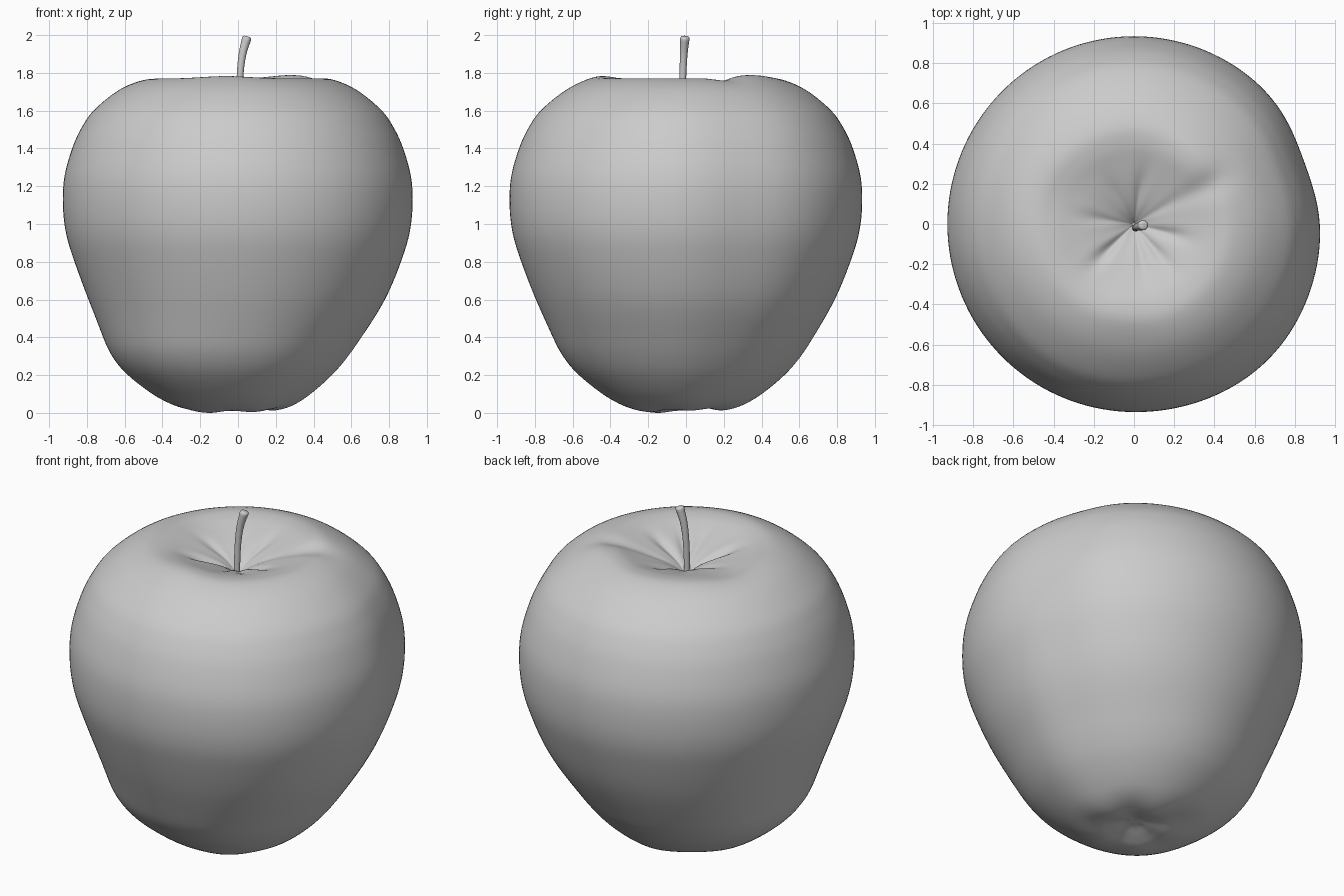
import bpy, bmesh
from math import sin, cos, pi, tau, radians, exp
from mathutils import Vector

cube = bpy.data.objects.get("Cube")
if cube:
    bpy.data.objects.remove(cube, do_unlink=True)

grey = bpy.data.materials.new("plain grey")
grey.use_nodes = True
colour = (0.6, 0.6, 0.6, 1)
grey.diffuse_color = colour
grey.node_tree.nodes["Principled BSDF"].inputs["Base Color"].default_value = colour


def spline(points, steps):
    """Catmull-Rom curve through the points."""
    pts = [Vector(p) for p in points]
    pts = [2 * pts[0] - pts[1]] + pts + [2 * pts[-1] - pts[-2]]
    out = []
    for a, b, c, d in zip(pts, pts[1:], pts[2:], pts[3:]):
        for i in range(steps):
            t = i / steps
            out.append(0.5 * (2 * b + (c - a) * t + (2 * a - 5 * b + 4 * c - d) * t * t
                              + (3 * b - a - 3 * c + d) * t ** 3))
    return out + [pts[-2]]


def loft(name, start, rings, end):
    """Skin closed rings between two pole points."""
    bm = bmesh.new()
    loops = [[bm.verts.new(p) for p in ring] for ring in rings]
    first, last = bm.verts.new(start), bm.verts.new(end)
    n = len(loops[0])
    for j in range(n):
        k = (j + 1) % n
        bm.faces.new((first, loops[0][k], loops[0][j]))
        bm.faces.new((last, loops[-1][j], loops[-1][k]))
        for lo, hi in zip(loops, loops[1:]):
            bm.faces.new((lo[j], lo[k], hi[k], hi[j]))
    bmesh.ops.recalc_face_normals(bm, faces=bm.faces)
    for f in bm.faces:
        f.smooth = True
    mesh = bpy.data.meshes.new(name)
    bm.to_mesh(mesh)
    bm.free()
    mesh.materials.append(grey)
    obj = bpy.data.objects.new(name, mesh)
    bpy.context.collection.objects.link(obj)
    return obj


def bump(x, centre, width):
    return exp(-((x - centre) / width) ** 2)


def around(a, degrees, width):
    """Bump centred on a compass angle."""
    d = (a - radians(degrees) + pi) % tau - pi
    return bump(d, 0, width)


# Half outline from the bottom basin, over the belly, into the stem cavity
outline = [(0, .05), (.05, .046), (.12, .026), (.2, .013), (.3, .035), (.41, .095),
           (.54, .2), (.625, .3), (.695, .42), (.79, .61), (.865, .8), (.91, .95), (.927, 1.1),
           (.919, 1.25), (.878, 1.4), (.828, 1.51), (.76, 1.605), (.63, 1.71), (.5, 1.765),
           (.4, 1.765), (.3, 1.738), (.2, 1.702), (.1, 1.662), (.04, 1.625), (0, 1.585)]
creases = [(225, 1.3), (172, .6), (120, .4), (80, .8), (30, .4), (-15, .9), (-50, .8), (-78, .5)]


def skin(r, z, a):
    """Fruit surface point with lobes, lean and cavity wrinkles."""
    lobe = cos(5 * (a - radians(225)))
    low = bump(z, .25, .25)
    lean = low * min(1, r / .4)
    swelling = .025 * around(a, -45, .5) * bump(z, .85, .6) - .032 * around(a, 20, .28)
    radius = r * (1 + .006 * lobe * low + swelling * min(1, r))
    x = radius * cos(a) - .045 * lean
    y = radius * sin(a) * 1.006 - .025 * lean
    if z > 1.4:
        # Radial creases and a softly uneven rim
        fold = sum(s * around(a, d, .15) for d, s in creases)
        z += (.35 - fold) * .02 * bump(r, .18, .11)
        swell = .02 * around(a, 50, .4) + .014 * around(a, 262, .4)
        dent = .016 * around(a, 160, .4) + .02 * around(a, 27, .16)
        z += (swell - dent) * bump(r, .41, .13)
    elif r < .6:
        # Shallow feet around the bottom basin, which opens to the back right
        z += -.005 * lobe * bump(r, .22, .13) + .025 * (x + y) * bump(r, .2, .2)
        z += .025 * around(a, 135, .5) * bump(r, .24, .13)
    return Vector((x, y, z))


SIDES = 144
profile = spline(outline, 5)
rings = [[skin(p.x, p.y, tau * j / SIDES) for j in range(SIDES)] for p in profile[1:-1]]
drop = min(v.z for ring in rings for v in ring)
for ring in rings:
    for v in ring:
        v.z -= drop * (1 - v.z / 2)
fruit = loft("fruit_body", (0, 0, .05 - drop), rings, (0, 0, 1.585))

# Curved stem, flaring to a rounded tip
path = spline([(.008, -.02, 1.56), (.008, -.02, 1.67), (.012, -.016, 1.8),
               (.024, -.012, 1.9), (.046, -.006, 1.983)], 6)
stem_rings = []
for i, c in enumerate(path):
    tangent = (path[min(i + 1, len(path) - 1)] - path[max(i - 1, 0)]).normalized()
    u = Vector((0, 1, 0)).cross(tangent).normalized()
    v = tangent.cross(u)
    t = i / (len(path) - 1)
    size = .017 + .008 * t ** 3
    caps = [(0, 1)] if i < len(path) - 1 else [(0, 1), (.006, .9), (.01, .6)]
    for rise, scale in caps:
        stem_rings.append([c + tangent * rise + size * scale * (u * cos(tau * j / 20) + v * sin(tau * j / 20))
                           for j in range(20)])
stem = loft("stem", path[0], stem_rings, path[-1] + tangent * .011)
